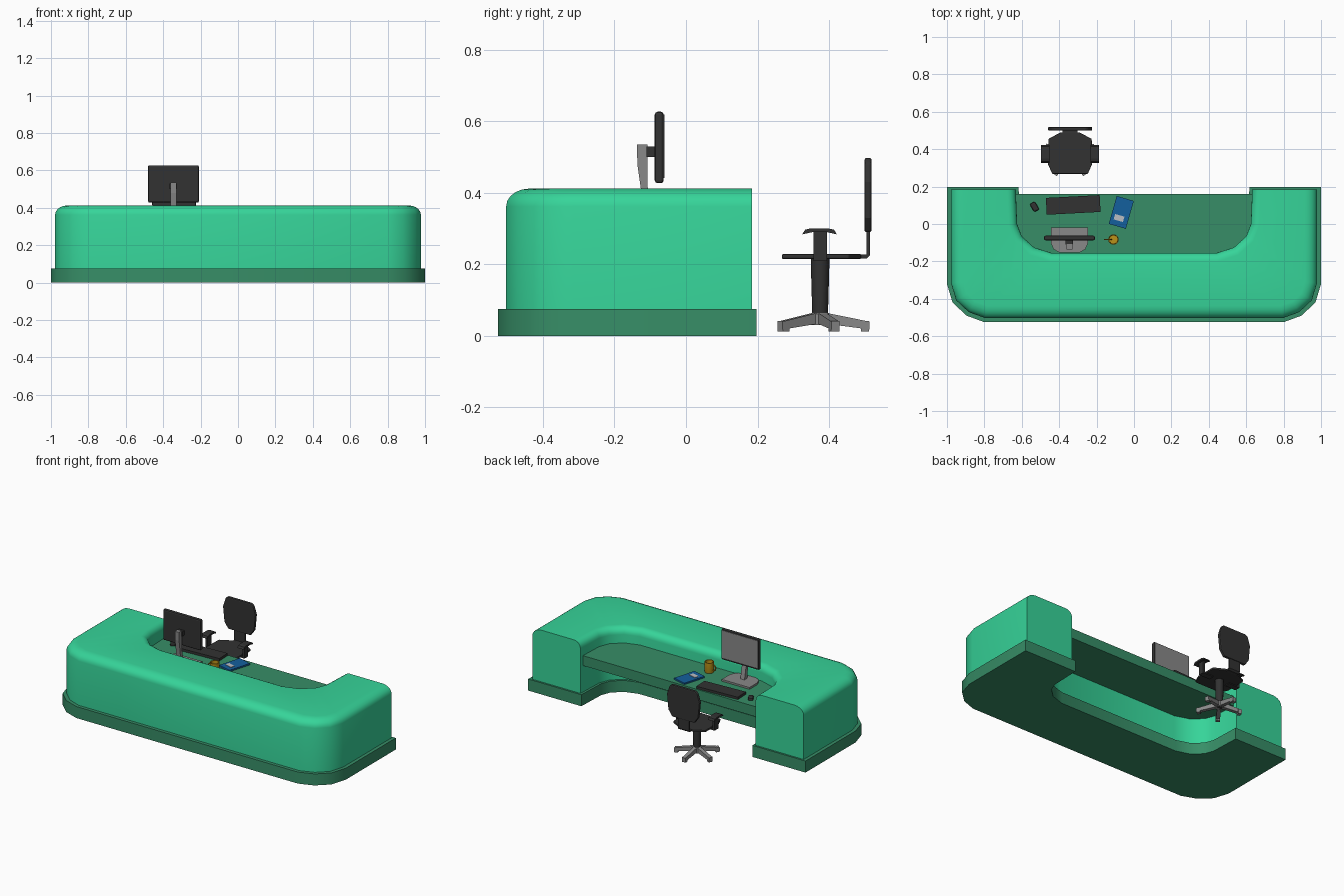
import bpy, bmesh, math
from mathutils import Vector, Matrix

if "Cube" in bpy.data.objects:
    bpy.data.objects.remove(bpy.data.objects["Cube"])


def mat(name, r, g, b):
    m = bpy.data.materials.new(name)
    m.diffuse_color = (r, g, b, 1)
    m.use_nodes = True
    m.node_tree.nodes["Principled BSDF"].inputs["Base Color"].default_value = m.diffuse_color
    return m


GREEN = mat("bright_green", 0.037, 0.66, 0.32)
DEEP = mat("deep_green", 0.038, 0.27, 0.135)
DARK = mat("charcoal", 0.032, 0.032, 0.032)
GREY = mat("mid_grey", 0.25, 0.25, 0.25)
BLUE = mat("blue", 0.007, 0.115, 0.34)
YELLOW = mat("mustard", 0.5, 0.29, 0.01)
PALE = mat("pale_grey", 0.5, 0.52, 0.55)


def make(name, verts, faces, material, bevel=0, smooth=None):
    me = bpy.data.meshes.new(name)
    me.from_pydata([tuple(v) for v in verts], [], faces)
    bm = bmesh.new()
    bm.from_mesh(me)
    bmesh.ops.recalc_face_normals(bm, faces=bm.faces)
    bm.to_mesh(me)
    bm.free()
    me.materials.append(material)
    ob = bpy.data.objects.new(name, me)
    bpy.context.collection.objects.link(ob)
    if smooth:
        for p in me.polygons:
            p.use_smooth = True
        me.set_sharp_from_angle(angle=math.radians(smooth))
    if bevel:
        b = ob.modifiers.new("bevel", 'BEVEL')
        b.width, b.segments, b.limit_method = bevel, 2, 'ANGLE'
    return ob


def prism(name, pts, axis, lo, hi, material, bevel=0, smooth=None):
    """Extrude a 2D outline along an axis (0=x, 1=y, 2=z)."""
    def place(p, h):
        v = list(p)
        v.insert(axis, h)
        return v
    n = len(pts)
    verts = [place(p, lo) for p in pts] + [place(p, hi) for p in pts]
    faces = [list(range(n)), list(range(n, 2 * n))]
    faces += [[i, (i + 1) % n, n + (i + 1) % n, n + i] for i in range(n)]
    return make(name, verts, faces, material, bevel, smooth)


def box(name, c, s, material, rot=0, bevel=0):
    x, y = s[0] / 2, s[1] / 2
    ob = prism(name, [(-x, -y), (x, -y), (x, y), (-x, y)], 2, -s[2] / 2, s[2] / 2, material, bevel)
    ob.location = c
    ob.rotation_euler.z = math.radians(rot)
    return ob


def lathe(name, profile, centre, n, material):
    """Spin an (r, z) profile; both ends are capped."""
    verts = [(centre[0] + r * math.cos(2 * math.pi * k / n),
              centre[1] + r * math.sin(2 * math.pi * k / n), z)
             for r, z in profile for k in range(n)]
    faces = [[a * n + k, a * n + (k + 1) % n, (a + 1) * n + (k + 1) % n, (a + 1) * n + k]
             for a in range(len(profile) - 1) for k in range(n)]
    faces += [list(range(n)), list(range((len(profile) - 1) * n, len(profile) * n))]
    return make(name, verts, faces, material, smooth=35)


# ---- U-shaped counter: outer and inner paths, right half mirrored ----
def mirrored(half):
    return half + [(-x, y) for x, y in reversed(half)]


OUTER = mirrored([(1, 0.197), (1, -0.32), (0.97, -0.42), (0.895, -0.49), (0.8, -0.525)])
INNER = mirrored([(0.632, 0.197), (0.625, 0.0), (0.6, -0.065), (0.535, -0.125), (0.44, -0.155)])


def offset(path, d, end_y):
    """Mitred offset towards the hollow of the U, ends cut at end_y."""
    def normal(a, b):
        v = Vector(b) - Vector(a)
        return Vector((v.y, -v.x)).normalized()
    out = []
    for i, p in enumerate(path):
        ns = []
        if i > 0:
            ns.append(normal(path[i - 1], p))
        if i < len(path) - 1:
            ns.append(normal(p, path[i + 1]))
        m = sum(ns, Vector((0, 0))).normalized()
        q = Vector(p) + m * d / m.dot(ns[0])
        if i in (0, len(path) - 1):
            q.y = end_y
        out.append(q)
    return out


def sweep(name, profile, end_y, material):
    rings = [[(p.x, p.y, z) for p in offset(path, d, end_y)] for path, d, z in profile]
    n, m = len(OUTER), len(profile)
    verts = [v for r in rings for v in r]
    faces = [[a * n + k, a * n + k + 1, (a + 1) % m * n + k + 1, (a + 1) % m * n + k]
             for a in range(m) for k in range(n - 1)]
    faces += [[a * n for a in range(m)], [a * n + n - 1 for a in range(m)]]
    return make(name, verts, faces, material, smooth=32)


sweep("plinth", [(OUTER, 0, 0), (OUTER, 0, 0.075), (INNER, 0.015, 0.075), (INNER, 0.015, 0)], 0.197, DEEP)

T = 0.412
arc = [math.radians(90 * k / 5) for k in range(6)]
prof = [(OUTER, 0.022, 0.07)]
prof += [(OUTER, 0.022 + 0.065 * (1 - math.cos(a)), T - 0.05 * (1 - math.sin(a))) for a in arc]
prof += [(INNER, -0.045 * (1 - math.cos(a)), T - 0.045 * (1 - math.sin(a))) for a in reversed(arc)]
prof += [(INNER, 0, 0.07)]
sweep("counter_body", prof, 0.185, GREEN)

# Worktop set into the hollow
W = 0.312
prism("worktop", [tuple(p) for p in offset(INNER, -0.004, 0.16)], 2, 0.247, W, DEEP)

# ---- Monitor ----
MX = -0.345
prism("monitor_foot", [(MX + x, y) for x, y in
      [(-0.1, -0.018), (-0.1, -0.1), (-0.085, -0.135), (-0.055, -0.152),
       (0.055, -0.152), (0.085, -0.135), (0.1, -0.1), (0.1, -0.018)]], 2, W, W + 0.012, GREY)
prism("monitor_stand", [(-0.085, W), (-0.108, 0.42), (-0.108, 0.535), (-0.137, 0.535),
                        (-0.136, 0.48), (-0.126, 0.41), (-0.115, W)], 0, MX - 0.015, MX + 0.015, GREY)
box("monitor_mount", (MX, -0.098, 0.515), (0.04, 0.024, 0.03), DARK)
box("monitor_case", (MX, -0.075, 0.527), (0.272, 0.025, 0.2), DARK, bevel=0.008)
box("monitor_screen", (MX, -0.0625, 0.53), (0.254, 0.004, 0.178), GREY)

# ---- Desk items ----
box("keyboard", (-0.325, 0.102, W + 0.008), (0.288, 0.09, 0.016), DARK, 3)
box("mouse", (-0.532, 0.092, W + 0.01), (0.032, 0.05, 0.02), DARK, 30, 0.008)
box("notebook", (-0.068, 0.062, W + 0.005), (0.095, 0.155, 0.01), BLUE, -16)
box("notebook_label", (-0.08, 0.032, W + 0.011), (0.052, 0.03, 0.003), PALE, -16)
lathe("mug", [(0.026, W), (0.028, W + 0.006), (0.028, W + 0.068), (0.023, W + 0.068),
              (0.022, W + 0.02)], (-0.11, -0.083), 16, YELLOW)
bpy.ops.mesh.primitive_torus_add(major_segments=14, minor_segments=6, major_radius=0.018, minor_radius=0.004,
                                 location=(-0.139, -0.083, W + 0.035), rotation=(math.pi / 2, 0, 0))
handle = bpy.context.object
handle.name = "mug_handle"
handle.data.materials.append(YELLOW)

# ---- Office chair ----
CX, CY = -0.342, 0.375
lathe("chair_column", [(0.02, 0.03), (0.022, 0.06), (0.026, 0.205), (0.026, 0.217)], (CX, CY), 12, DARK)
lathe("chair_hub", [(0.028, 0.03), (0.028, 0.062), (0.022, 0.066)], (CX, CY), 10, GREY)
for k in range(5):  # star base, one leg pointing backwards
    place = Matrix.Translation((CX, CY, 0)) @ Matrix.Rotation(math.radians(90 + 72 * k), 4, 'Z')
    leg = prism("chair_leg", [(0.01, 0.035), (0.138, 0.018), (0.138, 0.04), (0.02, 0.064)],
                1, -0.012, 0.012, GREY)
    foot = box("chair_foot", (0, 0, 0), (0.022, 0.026, 0.03), GREY)
    leg.matrix_world = place
    foot.matrix_world = place @ Matrix.Translation((0.126, 0, 0.027))


def sym(half, cx):
    return [(cx + x, y) for x, y in half] + [(cx - x, y) for x, y in reversed(half)]


prism("chair_seat", sym([(0.095, 0.268), (0.118, 0.32), (0.116, 0.455), (0.05, 0.49)], CX),
      2, 0.215, 0.229, DARK, 0.004)
prism("chair_backrest", sym([(0.08, 0.29), (0.108, 0.33), (0.118, 0.43), (0.1, 0.485), (0.085, 0.498)], CX),
      1, 0.499, 0.519, DARK, 0.006)
prism("chair_back_strut", [(0.44, 0.216), (0.505, 0.216), (0.515, 0.226), (0.515, 0.31),
                           (0.505, 0.31), (0.505, 0.228), (0.44, 0.228)], 0, CX - 0.04, CX + 0.04, DARK)
for s in (-1, 1):
    ax = CX + s * 0.133
    prism("chair_armrest", [(0.325, 0.284), (0.333, 0.297), (0.35, 0.301), (0.395, 0.301),
                            (0.414, 0.297), (0.422, 0.284), (0.395, 0.29), (0.352, 0.29)],
          0, ax - 0.023, ax + 0.023, DARK)
    box("chair_arm_post", (ax, CY, 0.253), (0.014, 0.038, 0.078), DARK)
    box("chair_arm_bracket", (CX + s * 0.1, CY, 0.215), (0.08, 0.038, 0.01), DARK)
